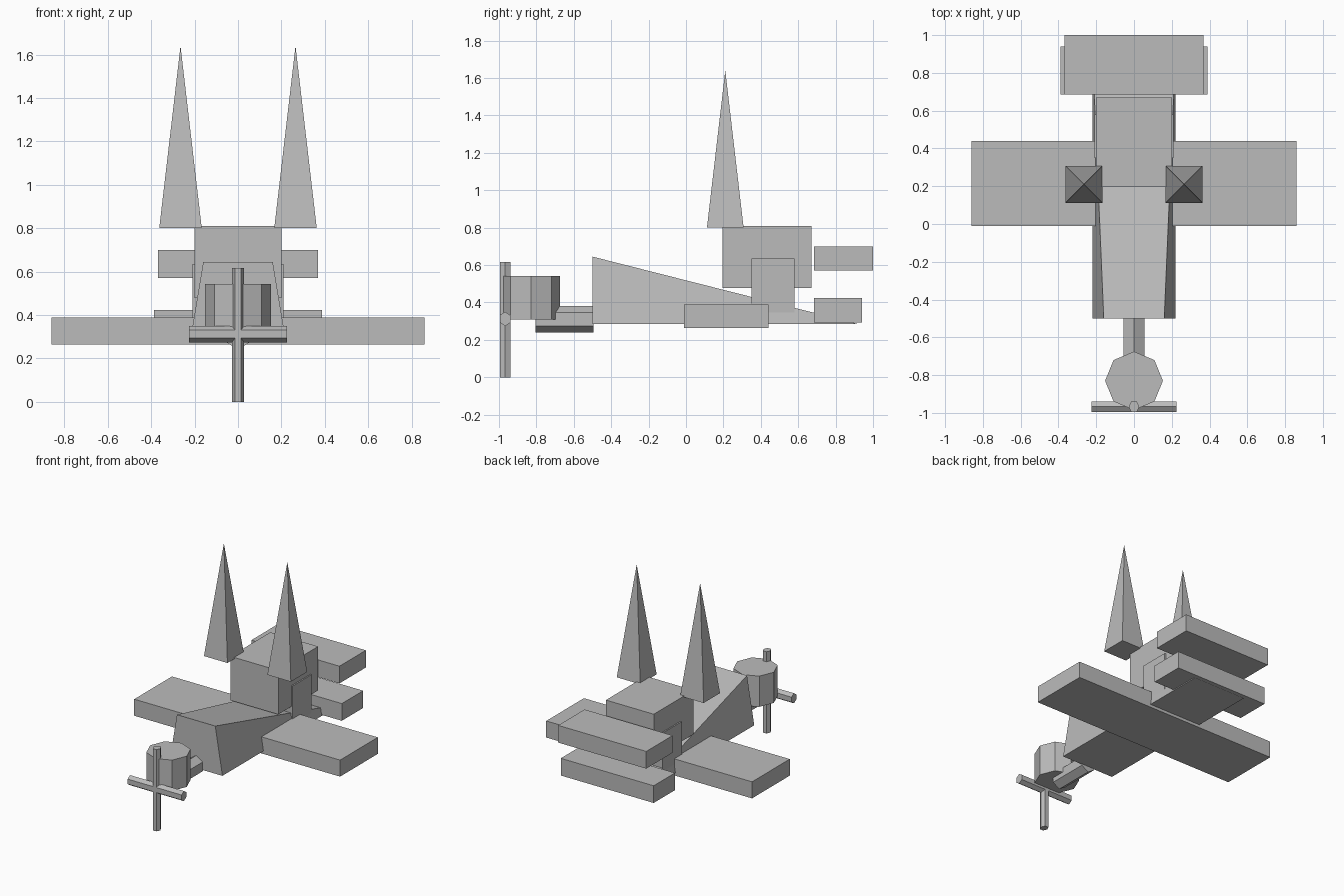
import bpy
import bmesh
from math import pi
from mathutils import Matrix, Vector

default = bpy.data.objects.get("Cube")
if default:
    bpy.data.objects.remove(default, do_unlink=True)

GREY = (0.5, 0.5, 0.5, 1.0)
grey = bpy.data.materials.new("plain grey")
grey.use_nodes = True
grey.diffuse_color = GREY
grey.node_tree.nodes["Principled BSDF"].inputs["Base Color"].default_value = GREY


def finish(name, bm):
    bmesh.ops.recalc_face_normals(bm, faces=bm.faces)
    mesh = bpy.data.meshes.new(name)
    bm.to_mesh(mesh)
    bm.free()
    mesh.materials.append(grey)
    obj = bpy.data.objects.new(name, mesh)
    bpy.context.collection.objects.link(obj)
    return obj


def box(name, half_x, y, z):
    """Block centred on x, spanning the y and z ranges."""
    bm = bmesh.new()
    bmesh.ops.create_cube(bm, size=1)
    bmesh.ops.scale(bm, vec=(2 * half_x, y[1] - y[0], z[1] - z[0]), verts=bm.verts)
    bmesh.ops.translate(bm, vec=(0, sum(y) / 2, sum(z) / 2), verts=bm.verts)
    return finish(name, bm)


def prism(name, sides, size, centre, axis="Z", turn=0.0, tip=1.0):
    """Cylinder or cone along an axis; size is (radius, radius, length) before tilting."""
    tilt = {"X": Matrix.Rotation(pi / 2, 4, "Y"),
            "Y": Matrix.Rotation(pi / 2, 4, "X"),
            "Z": Matrix.Identity(4)}[axis]
    bm = bmesh.new()
    bmesh.ops.create_cone(bm, cap_ends=True, segments=sides,
                          radius1=1, radius2=tip, depth=1)
    bmesh.ops.transform(bm, verts=bm.verts, matrix=(
        Matrix.Translation(centre) @ tilt
        @ Matrix.Diagonal((*size, 1)) @ Matrix.Rotation(turn, 4, "Z")))
    return finish(name, bm)


# Tapered fuselage: tall narrow-topped nose running down to a thin tail edge
bm = bmesh.new()
nose = [bm.verts.new(Vector(p)) for p in
        ((-0.22, -0.5, 0.285), (0.22, -0.5, 0.285), (0.16, -0.5, 0.645), (-0.16, -0.5, 0.645))]
tail = [bm.verts.new((x, 0.92, 0.285)) for x in (-0.22, 0.22)]
bm.faces.new(nose)
bm.faces.new((nose[0], nose[1], tail[1], tail[0]))
bm.faces.new((nose[3], nose[2], tail[1], tail[0]))
bm.faces.new((nose[1], nose[2], tail[1]))
bm.faces.new((nose[0], nose[3], tail[0]))
finish("fuselage", bm)

# Wing, cabin and tail blocks
box("wing", 0.86, (-0.01, 0.44), (0.263, 0.388))
box("cabin", 0.2, (0.195, 0.67), (0.478, 0.81))
box("cabin_support", 0.21, (0.35, 0.58), (0.3, 0.635))
box("upper_tail_plane", 0.368, (0.685, 1.0), (0.57, 0.7))
box("lower_tail_plane", 0.388, (0.685, 0.94), (0.293, 0.423))

# Tall four-sided spikes above the cabin corners
half_diagonal = 0.098 * 2 ** 0.5
for name, x in (("left_spike", 0.265), ("right_spike", -0.265)):
    prism(name, 4, (half_diagonal, half_diagonal, 0.84), (x, 0.21, 1.22),
          turn=pi / 4, tip=0)
    # Square the diamond base to the axes
    obj = bpy.data.objects[name]
    corners = [v.co for v in obj.data.vertices if v.co.z < 1]
    for co in corners:
        co.x = x + (0.098 if co.x > x else -0.098)
        co.y = 0.21 + (0.098 if co.y > 0.21 else -0.098)

# Engine drum on its hexagonal shaft
prism("shaft", 6, (0.063, 0.07, 0.31), (0, -0.65, 0.31), axis="Y", turn=pi / 6 * 2)
prism("engine_drum", 8, (0.153, 0.155, 0.232), (0, -0.83, 0.426))

# Crossed propeller rods
prism("propeller_upright", 6, (0.028, 0.033, 0.617), (0, -0.967, 0.3085), turn=pi / 6)
prism("propeller_crossbar", 6, (0.038, 0.033, 0.45), (0, -0.967, 0.312),
      axis="X", turn=pi / 6)
